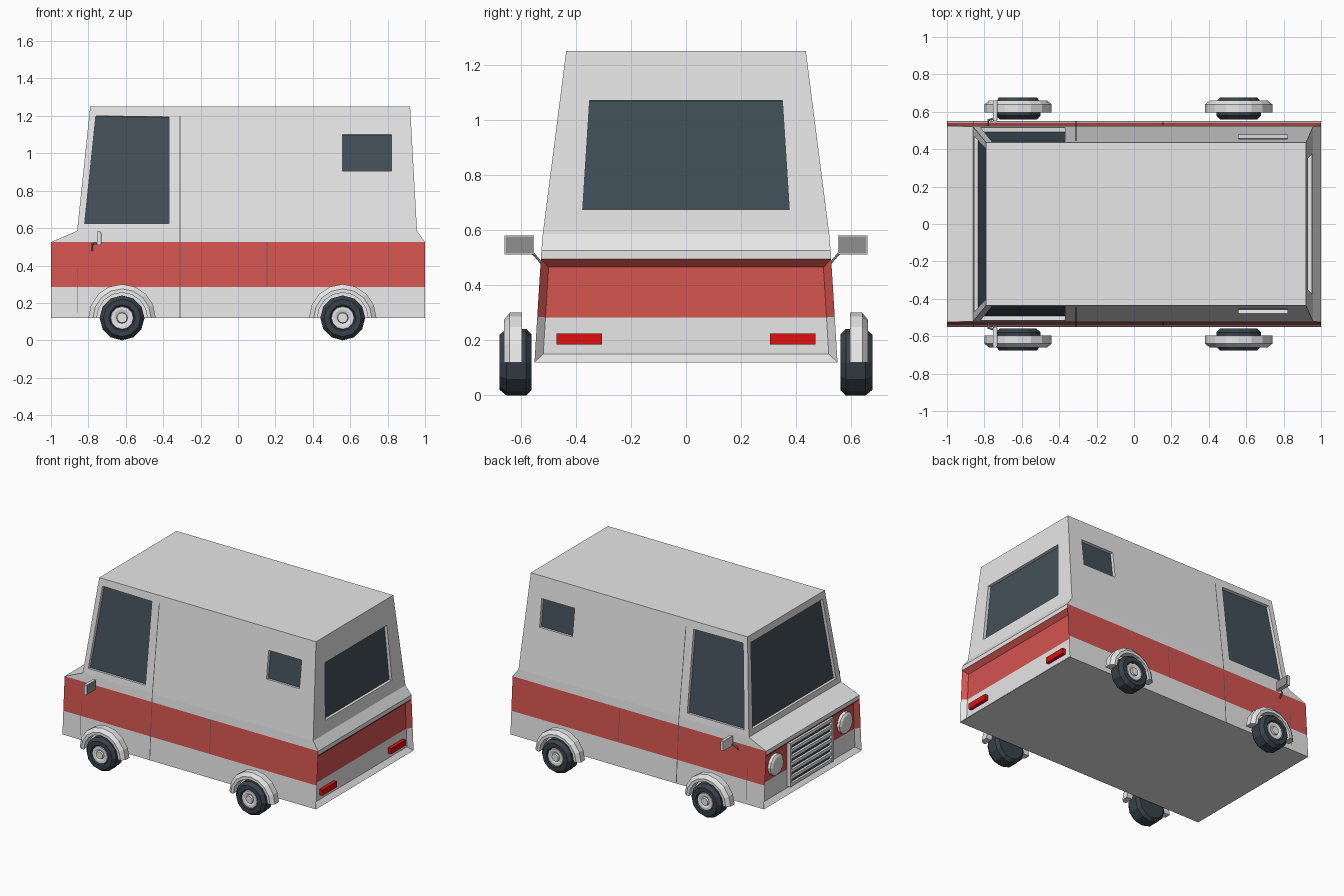
import bpy, bmesh, math
from mathutils import Vector, Matrix

cube = bpy.data.objects.get("Cube")
if cube:
    bpy.data.objects.remove(cube, do_unlink=True)


def material(name, *rgb):
    m = bpy.data.materials.new(name)
    m.use_nodes = True
    colour = (*rgb, 1)
    m.diffuse_color = colour
    m.node_tree.nodes["Principled BSDF"].inputs["Base Color"].default_value = colour
    return m


WHITE = material("white paint", .8, .8, .8)
RED = material("red paint", .66, .09, .08)
GLASS = material("dark glass", .055, .08, .1)
TYRE = material("tyre rubber", .04, .055, .07)
LAMP = material("tail lamp red", .75, .005, .005)
GREY = material("mirror grey", .28, .28, .28)
SEAM = material("seam shadow", .12, .12, .12)


def finish(bm, name, *mats):
    bmesh.ops.remove_doubles(bm, verts=bm.verts, dist=1e-5)
    bmesh.ops.recalc_face_normals(bm, faces=bm.faces)
    mesh = bpy.data.meshes.new(name)
    bm.to_mesh(mesh)
    bm.free()
    for m in mats:
        mesh.materials.append(m)
    ob = bpy.data.objects.new(name, mesh)
    bpy.context.collection.objects.link(ob)
    return ob


def box(name, centre, size, mat):
    bm = bmesh.new()
    bmesh.ops.create_cube(bm, size=1, matrix=Matrix.Translation(centre) @ Matrix.Diagonal((*size, 1)))
    return finish(bm, name, mat)


def lathe(name, profile, centre, mat, side=1, steps=12, half=False):
    """Turn (radius, y) points about the y axis; half gives a capped arch."""
    bm = bmesh.new()
    sweep = math.pi if half else math.tau
    rings = []
    for k in range(steps + 1):
        a = sweep * k / steps
        rings.append([bm.verts.new((r * math.cos(a), side * y, r * math.sin(a))) for r, y in profile])
    n = len(profile)
    for p, q in zip(rings, rings[1:]):
        for j in range(n if half else n - 1):
            bm.faces.new((p[j], p[(j + 1) % n], q[(j + 1) % n], q[j]))
    if half:
        bm.faces.new(rings[0])
        bm.faces.new(rings[-1])
    ob = finish(bm, name, mat)
    ob.location = centre
    return ob


# Body levels: height, front x, rear x, half width
LEVELS = [(.12, -1, 1, .55), (.285, -1, 1, .54), (.495, -1, 1, .527),
          (.525, -1, 1, .525), (.585, -.86, .957, .52), (1.25, -.79, .92, .435)]
DOOR_X = -.31


def level_at(z):
    for a, b in zip(LEVELS, LEVELS[1:]):
        if z <= b[0]:
            t = (z - a[0]) / (b[0] - a[0])
            return [u + (v - u) * t for u, v in zip(a, b)]
    return LEVELS[-1]


def ring(z, x0, x1, w):
    return [Vector(p) for p in ((x0, -w, z), (DOOR_X, -w, z), (x1, -w, z),
                                (x1, w, z), (DOOR_X, w, z), (x0, w, z))]


bm = bmesh.new()


def face(points, index=0):
    f = bm.faces.new([bm.verts.new(p) for p in points])
    f.material_index = index
    return f


rings = [ring(*lv) for lv in LEVELS]
face(rings[0])
face(rings[-1])

# Lower walls with the red band; sides keep it up to the shoulder
for k in range(4):
    for i in range(6):
        j = (i + 1) % 6
        band = k == 1 or (k == 2 and i not in (2, 5))
        face((rings[k][i], rings[k][j], rings[k + 1][j], rings[k + 1][i]), int(band))

# Upper walls, each a frame around one recessed pane
door = [(-.82, .625), (-.37, .625), (-.37, 1.195), (-.76, 1.2)]
rear_side = [(.56, .905), (.82, .905), (.82, 1.10), (.56, 1.10)]
rear = [(-.375, .675), (.375, .675), (.35, 1.07), (-.35, 1.07)]
windscreen = [(.47, .625), (-.47, .625), (-.405, 1.2), (.405, 1.2)]
flip = lambda w: [w[1], w[0], w[3], w[2]]
for i, window in enumerate([door, rear_side, rear, flip(rear_side), flip(door), windscreen]):
    j = (i + 1) % 6
    outer = [rings[4][i], rings[4][j], rings[5][j], rings[5][i]]
    normal = (outer[1] - outer[0]).cross(outer[3] - outer[0]).normalized()
    edge = []
    for a, z in window:
        _, x0, x1, w = level_at(z)
        if i in (2, 5):
            edge.append(Vector((x1 if i == 2 else x0, a, z)))
        else:
            edge.append(Vector((a, -w if i < 2 else w, z)))
    pane = [p - normal * .022 for p in edge]
    for a in range(4):
        b = (a + 1) % 4
        face((outer[a], outer[b], edge[b], edge[a]))
        face((edge[a], edge[b], pane[b], pane[a]))
    face(pane, 2)

# Recessed nose and tail panels
bmesh.ops.remove_doubles(bm, verts=bm.verts, dist=1e-5)
bmesh.ops.recalc_face_normals(bm, faces=bm.faces)
bm.normal_update()
for s in (-1, 1):
    panel = [f for f in bm.faces if f.normal.x * s > .99 and f.calc_center_median().z < .49]
    bmesh.ops.inset_region(bm, faces=panel, thickness=.03, depth=-.03,
                           use_boundary=True, use_even_offset=True)
finish(bm, "body", WHITE, RED, GLASS)


def seam(name, x, z0, z1, side, width=.006):
    """Thin strip that follows the side wall."""
    strip = bmesh.new()
    heights = [z0] + [lv[0] for lv in LEVELS if z0 < lv[0] < z1] + [z1]
    rows = []
    for z in heights:
        y = side * (level_at(z)[3] + .002)
        rows.append([strip.verts.new((x + d * width / 2, y, z)) for d in (-side, side)])
    for p, q in zip(rows, rows[1:]):
        f = strip.faces.new((p[0], q[0], q[1], p[1]))
        f.normal_update()
        if f.normal.y * side < 0:
            f.normal_flip()
    mesh = bpy.data.meshes.new(name)
    strip.to_mesh(mesh)
    strip.free()
    mesh.materials.append(SEAM)
    bpy.context.collection.objects.link(bpy.data.objects.new(name, mesh))


tyre = [(0, .56), (.1, .56), (.12, .58), (.12, .652), (.1, .677), (.07, .677), (.063, .663), (0, .663)]
hub = [(.063, .66), (.06, .672), (.045, .672), (.03, .667), (.026, .677), (0, .677)]
arch = [(.18, .595), (.18, .64), (.155, .66), (.135, .66), (.135, .595)]

for side, label in ((-1, "right"), (1, "left")):
    # Wheels and arches
    for x, end in ((-.62, "front"), (.56, "rear")):
        centre = (x, 0, .12)
        tag = f"{end}_{label}"
        lathe(f"{tag}_tyre", tyre, centre, TYRE, side)
        lathe(f"{tag}_hub", hub, centre, WHITE, side)
        lathe(f"{tag}_wheel_arch", arch, centre, WHITE, side, steps=8, half=True)

    # Panel seams
    seam(f"{label}_door_seam", DOOR_X, .12, 1.2, side)
    seam(f"{label}_band_seam", .155, .285, .525, side, .004)
    seam(f"{label}_wing_seam", -.86, .15, .39, side, .004)

    # Door mirror on a bent arm
    box(f"{label}_mirror", (-.745, side * .605, .546), (.02, .108, .07), WHITE)
    box(f"{label}_mirror_glass", (-.733, side * .605, .546), (.006, .1, .062), GREY)
    curve = bpy.data.curves.new(f"{label}_mirror_arm", "CURVE")
    curve.dimensions = "3D"
    curve.bevel_depth = .006
    curve.bevel_resolution = 0
    path = [(-.745, .565, .52), (-.78, .555, .515), (-.78, .52, .475)]
    spline = curve.splines.new("POLY")
    spline.points.add(len(path) - 1)
    for point, (x, y, z) in zip(spline.points, path):
        point.co = (x, side * y, z, 1)
    curve.materials.append(GREY)
    bpy.context.collection.objects.link(bpy.data.objects.new(curve.name, curve))

    # Lamps
    box(f"{label}_tail_lamp", (.98, side * .387, .205), (.03, .165, .04), LAMP)
    lamp = lathe(f"{label}_headlamp", [(.075, -.01), (.075, .02), (.06, .03), (0, .03)],
                 (-.97, side * .39, .375), WHITE)
    lamp.rotation_euler.z = math.pi / 2

    # Grille posts
    box(f"{label}_grille_post", (-.98, side * .235, .315), (.03, .02, .31), WHITE)

# Grille backing and slats
box("grille_backing", (-.972, 0, .315), (.008, .46, .31), TYRE)
for k in range(7):
    box(f"grille_slat_{k + 1}", (-.98, 0, .17 + k * .048), (.024, .46, .022), WHITE)
